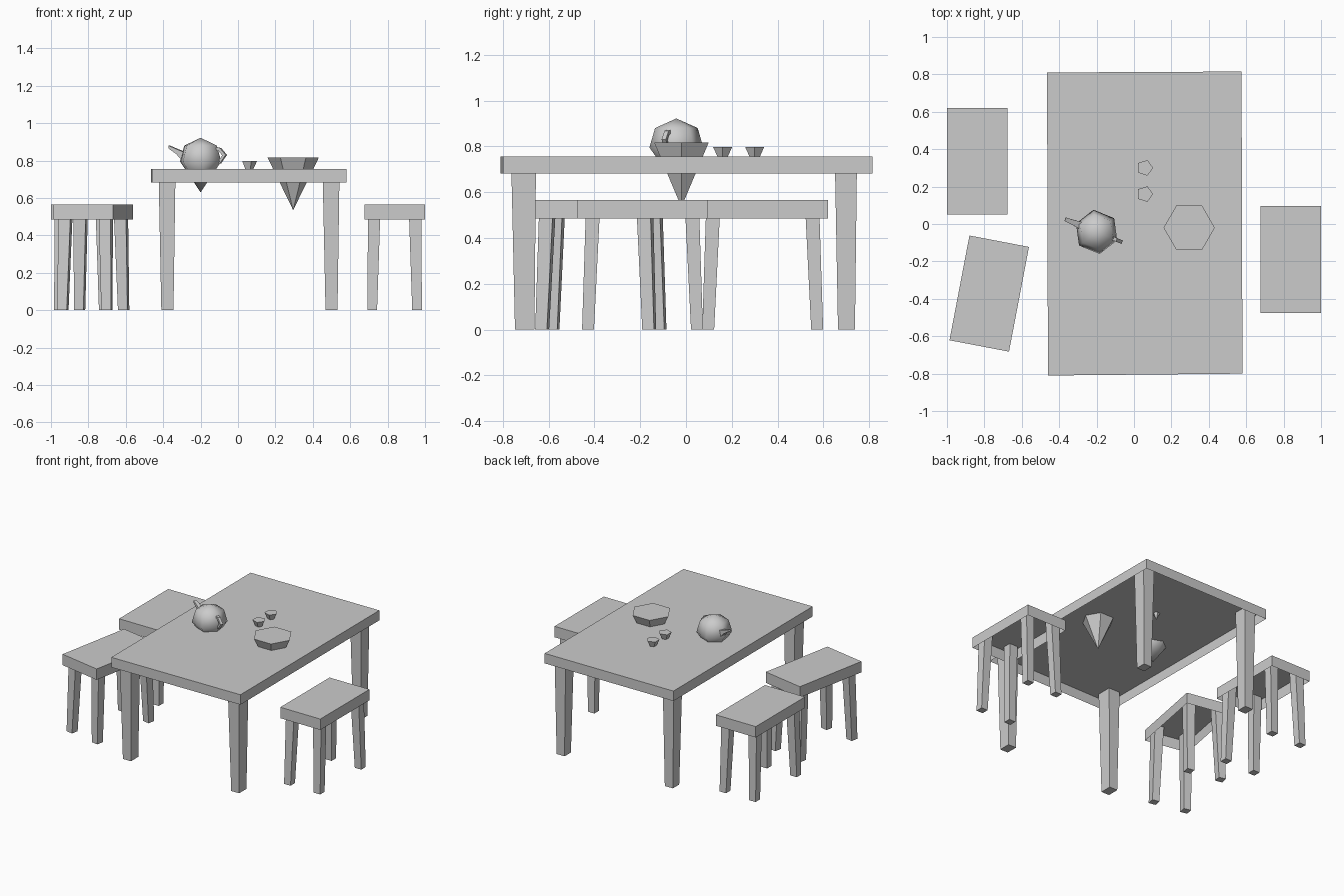
import bpy, bmesh, math
from mathutils import Matrix, Vector

cube = bpy.data.objects.get("Cube")
if cube:
    bpy.data.objects.remove(cube)

grey = bpy.data.materials.new("plain_grey")
grey.use_nodes = True
GREY = (0.6, 0.6, 0.6, 1)
grey.diffuse_color = GREY
grey.node_tree.nodes["Principled BSDF"].inputs["Base Color"].default_value = GREY


def finish(name, bm, place=Matrix(), smooth=None):
    bmesh.ops.recalc_face_normals(bm, faces=bm.faces)
    mesh = bpy.data.meshes.new(name)
    bm.to_mesh(mesh)
    bm.free()
    obj = bpy.data.objects.new(name, mesh)
    obj.matrix_world = place
    mesh.materials.append(grey)
    bpy.context.collection.objects.link(obj)
    if smooth:
        bpy.ops.object.select_all(action='DESELECT')
        obj.select_set(True)
        bpy.context.view_layer.objects.active = obj
        bpy.ops.object.shade_smooth_by_angle(angle=math.radians(smooth))
    return obj


def rect(x, y, z):
    return [Vector((a, b, z)) for a, b in
            ((x[0], y[0]), (x[1], y[0]), (x[1], y[1]), (x[0], y[1]))]


def loft(bm, rings, start=True, end=True):
    loops = [[bm.verts.new(p) for p in ring] for ring in rings]
    n = len(loops[0])
    for a, b in zip(loops, loops[1:]):
        for i in range(n):
            j = (i + 1) % n
            bm.faces.new((a[i], a[j], b[j], b[i]))
    if start:
        bm.faces.new(loops[0])
    if end:
        bm.faces.new(loops[-1])


def slab(name, corners, low, high, place=Matrix()):
    # Board with a rim and an open underside
    bm = bmesh.new()
    loft(bm, [[Vector((x, y, z)) for x, y in corners] for z in (low, high)], start=False)
    obj = finish(name, bm, place)
    # Make sure the top faces up
    if max(obj.data.polygons, key=lambda p: p.center.z).normal.z < 0:
        obj.data.flip_normals()


def legs(name, xs, ys, height, place=Matrix()):
    # xs and ys hold (bottom span, top span) for each side
    for i, (xb, xt) in enumerate(xs):
        for j, (yb, yt) in enumerate(ys):
            bm = bmesh.new()
            loft(bm, [rect(xb, yb, 0), rect(xt, yt, height)])
            finish(f"{name}_{i * 2 + j + 1}", bm, place)


def mirrored(bottom, top):
    flip = lambda s: (-s[1], -s[0])
    return [(flip(bottom), flip(top)), (bottom, top)]


def lathe(name, sides, profile, place, smooth=None):
    # Spin a (radius, height) profile; zero radii become points
    bm = bmesh.new()
    loft(bm, [[Vector((r * math.cos(math.tau * k / sides),
                       r * math.sin(math.tau * k / sides), z))
               for k in range(sides)] for r, z in profile])
    bmesh.ops.remove_doubles(bm, verts=bm.verts, dist=0.0005)
    return finish(name, bm, place, smooth)


# Table
slab("table_top", [(-0.46, -0.81), (0.58, -0.80), (0.575, 0.815), (-0.465, 0.81)], 0.682, 0.755)
legs("table_leg",
     [((-0.41, -0.345), (-0.425, -0.334)), ((0.468, 0.532), (0.452, 0.543))],
     [((-0.747, -0.662), (-0.764, -0.655)), ((0.664, 0.738), (0.65, 0.747))], 0.752)

# Stools
for n, (x, y, turn) in enumerate([(0.8375, -0.19, 0), (-0.8375, 0.335, 0),
                                  (-0.774, -0.372, -10.8)], 1):
    place = Matrix.Translation((x, y, 0)) @ Matrix.Rotation(math.radians(turn), 4, 'Z')
    slab(f"stool_{n}_seat", [(-0.162, -0.285), (0.162, -0.285), (0.162, 0.285), (-0.162, 0.285)],
         0.485, 0.565, place)
    legs(f"stool_{n}_leg", mirrored((0.094, 0.146), (0.075, 0.142)),
         mirrored((0.212, 0.264), (0.184, 0.246)), 0.562, place)

# Bowl and cups, tapering to a point
lathe("bowl", 6, [(0, 0.535), (0.137, 0.816)], Matrix.Translation((0.295, -0.02, 0)))
for n, y in enumerate((0.16, 0.3), 1):
    lathe(f"cup_{n}", 5, [(0, 0.705), (0.044, 0.798)], Matrix.Translation((0.058, y, 0)))

# Teapot body
pot = Matrix.Translation((-0.2, -0.042, 0)) @ Matrix.Rotation(math.radians(-22), 4, 'Z')
lathe("teapot_body", 6, [(0, 0.63), (0.119, 0.795), (0.094, 0.88), (0, 0.922)], pot, 70)

# Teapot spout, swept along its side outline
bm = bmesh.new()
loft(bm, [[Vector((x, s * w, z)) for s, x, z in
           ((-1, lo[0], lo[1]), (1, lo[0], lo[1]), (1, hi[0], hi[1]), (-1, hi[0], hi[1]))]
          for lo, hi, w in (((-0.09, 0.79), (-0.09, 0.845), 0.02),
                            ((-0.135, 0.835), (-0.13, 0.86), 0.014),
                            ((-0.182, 0.865), (-0.18, 0.88), 0.01))])
finish("teapot_spout", bm, pot)

# Teapot handle, a bent square bar
bm = bmesh.new()
outer = [(0.08, 0.872), (0.115, 0.868), (0.148, 0.83), (0.115, 0.785), (0.09, 0.795)]
inner = [(0.08, 0.855), (0.108, 0.852), (0.128, 0.828), (0.108, 0.8), (0.09, 0.81)]
loft(bm, [[Vector((p[0], s, p[1])) for p, s in
           ((o, -0.01), (o, 0.01), (i, 0.01), (i, -0.01))] for o, i in zip(outer, inner)])
finish("teapot_handle", bm, pot)
